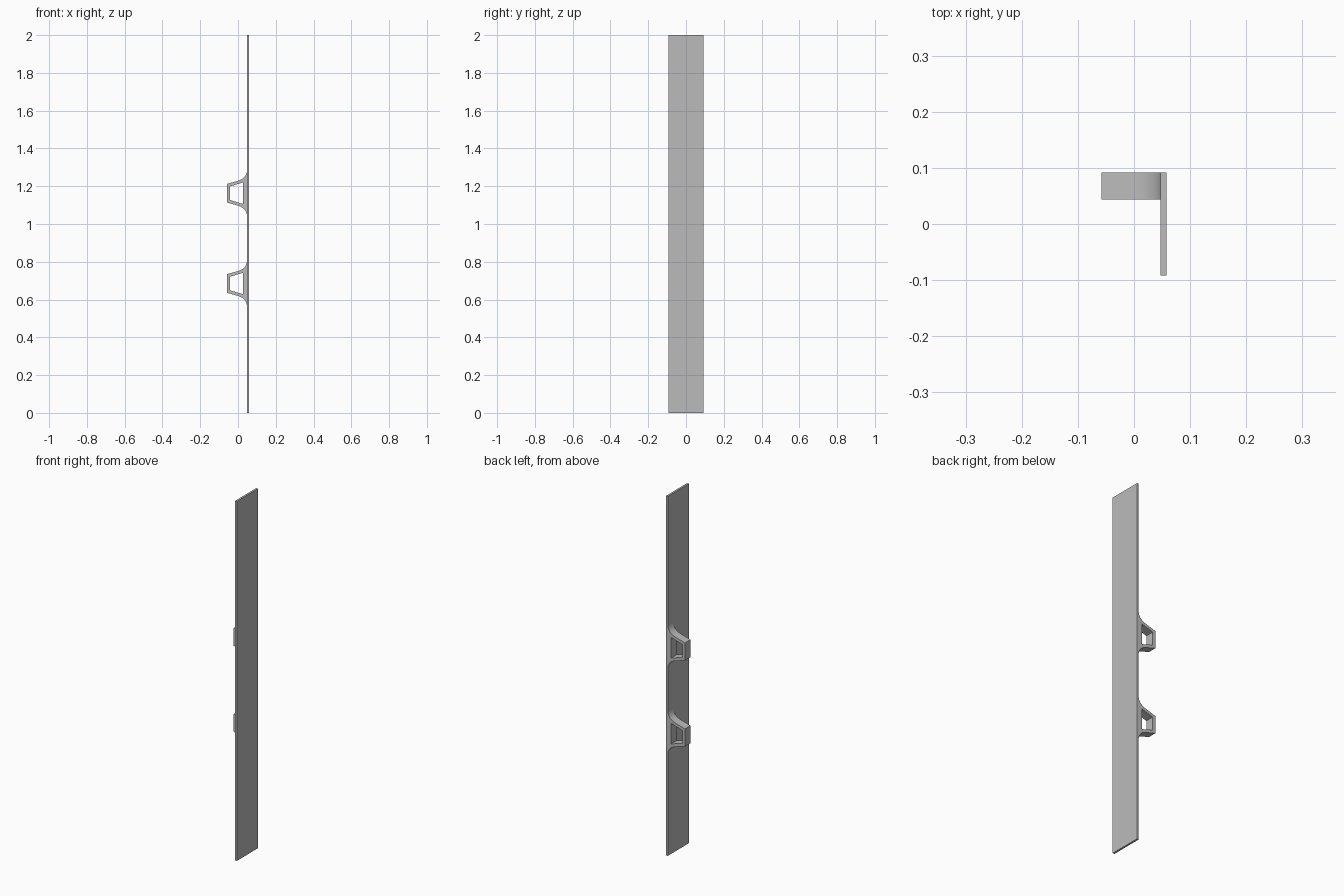
import bpy
import math

cube = bpy.data.objects.get("Cube")
if cube:
    bpy.data.objects.remove(cube, do_unlink=True)

# Single grey material
grey = bpy.data.materials.new("plain grey")
grey.use_nodes = True
colour = (0.5, 0.5, 0.5, 1)
grey.diffuse_color = colour
grey.node_tree.nodes["Principled BSDF"].inputs["Base Color"].default_value = colour

PLATE_X = 0.047      # inner face of the plate
EDGE_X = 0.058       # outer face of the plate
HALF_Y = 0.092
BRACKET_DEPTH = 0.048


def flared_half(steps=10):
    """Upper half of the bracket outline, from the grip to the plate."""
    start, ctrl, end = (0.0, 0.066), (0.041, 0.078), (PLATE_X, 0.113)
    pts = [(-EDGE_X, 0.049)]
    for i in range(steps + 1):
        t = i / steps
        pts.append(tuple((1 - t) ** 2 * a + 2 * t * (1 - t) * b + t * t * c
                         for a, b, c in zip(start, ctrl, end)))
    return pts


def mirrored(half):
    return half + [(x, -z) for x, z in reversed(half)]


def add_bracket(name, height):
    curve = bpy.data.curves.new(name, "CURVE")
    curve.dimensions = "2D"
    curve.fill_mode = "BOTH"
    curve.extrude = BRACKET_DEPTH / 2
    # Outer outline, then the tapered opening
    for half in (flared_half(), [(-0.042, 0.036), (0.027, 0.057)]):
        pts = mirrored(half)
        spline = curve.splines.new("POLY")
        spline.points.add(len(pts) - 1)
        for p, (x, z) in zip(spline.points, pts):
            p.co = (x, z, 0, 1)
        spline.use_cyclic_u = True
    obj = bpy.data.objects.new(name, curve)
    bpy.context.collection.objects.link(obj)
    obj.location = (0, HALF_Y - BRACKET_DEPTH / 2, height)
    obj.rotation_euler.x = math.pi / 2
    curve.materials.append(grey)
    bpy.ops.object.select_all(action="DESELECT")
    obj.select_set(True)
    bpy.context.view_layer.objects.active = obj
    bpy.ops.object.convert(target="MESH")
    bpy.ops.object.shade_smooth_by_angle(angle=math.radians(25))


# Long thin plate
bpy.ops.mesh.primitive_cube_add(size=1, location=((PLATE_X + EDGE_X) / 2, 0, 1))
plate = bpy.context.object
plate.name = "plate"
plate.scale = (EDGE_X - PLATE_X, 2 * HALF_Y, 2)
bpy.ops.object.transform_apply(location=False, rotation=False, scale=True)
plate.data.materials.append(grey)

# Two handle brackets
add_bracket("lower_bracket", 0.685)
add_bracket("upper_bracket", 1.163)
